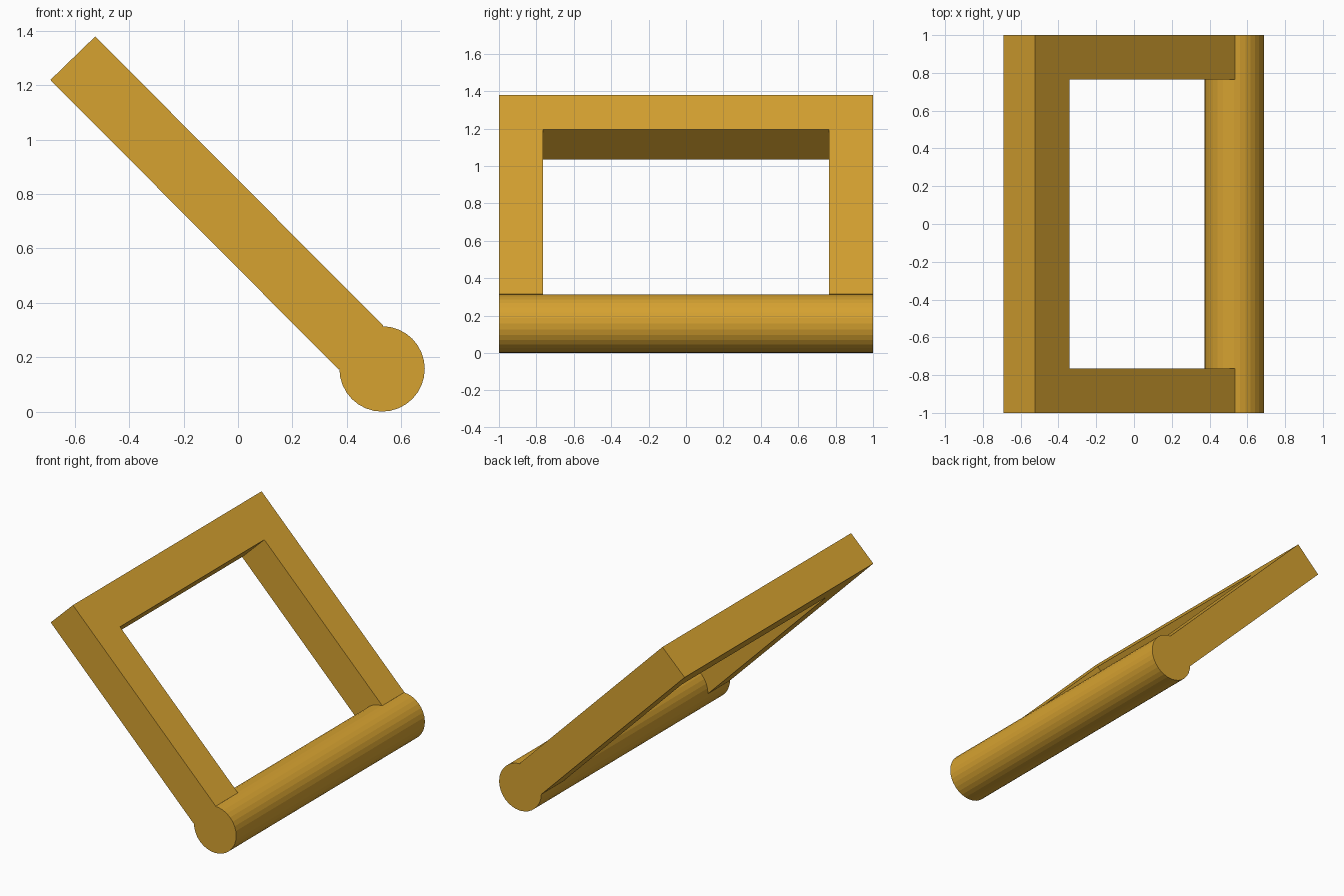
import bpy, bmesh, math
from mathutils import Vector

if "Cube" in bpy.data.objects:
    bpy.data.objects.remove(bpy.data.objects["Cube"])

gold = bpy.data.materials.new("warm gold")
gold.diffuse_color = (0.67, 0.36, 0.03, 1)
gold.use_nodes = True
gold.node_tree.nodes["Principled BSDF"].inputs["Base Color"].default_value = gold.diffuse_color

ROD_X, ROD_Z, ROD_R = 0.53, 0.157, 0.157


def add_rod(name, length):
    """Faceted rod lying along y at the foot of the frame."""
    bpy.ops.mesh.primitive_cylinder_add(
        vertices=32, radius=ROD_R, depth=length,
        location=(ROD_X, 0, ROD_Z), rotation=(math.pi / 2, 0, 0))
    ob = bpy.context.object
    ob.name = name
    ob.data.materials.append(gold)
    return ob


# hinge rod
add_rod("hinge_rod", 2.0)

# sloping U-shaped frame: outline in (distance down the slope, y), then thickened
top = Vector((-0.525, 0, 1.38))
end = Vector((0.535, 0, 0.315))
slope = end - top
length = slope.length
slope.normalize()
normal = Vector((-0.69, 0, 1.22)) - top
rail, inner = 0.262, 0.765
outline = [(0, -1), (length, -1), (length, -inner), (rail, -inner),
           (rail, inner), (length, inner), (length, 1), (0, 1)]

bm = bmesh.new()
face = bm.faces.new([bm.verts.new(top + slope * u + Vector((0, y, 0)))
                     for u, y in outline])
ext = bmesh.ops.extrude_face_region(bm, geom=[face])
bmesh.ops.translate(bm, vec=normal,
                    verts=[g for g in ext["geom"] if isinstance(g, bmesh.types.BMVert)])
bmesh.ops.recalc_face_normals(bm, faces=bm.faces)
mesh = bpy.data.meshes.new("sloping_frame")
bm.to_mesh(mesh)
bm.free()
mesh.materials.append(gold)
frame = bpy.data.objects.new("sloping_frame", mesh)
bpy.context.collection.objects.link(frame)

# arm ends are scooped to sit against the rod
cutter = add_rod("rod_cutter", 2.4)
cutter.hide_render = True
cut = frame.modifiers.new("scoop", 'BOOLEAN')
cut.operation = 'DIFFERENCE'
cut.solver = 'EXACT'
cut.object = cutter
bpy.context.view_layer.objects.active = frame
bpy.ops.object.modifier_apply(modifier=cut.name)
bpy.data.objects.remove(cutter)
